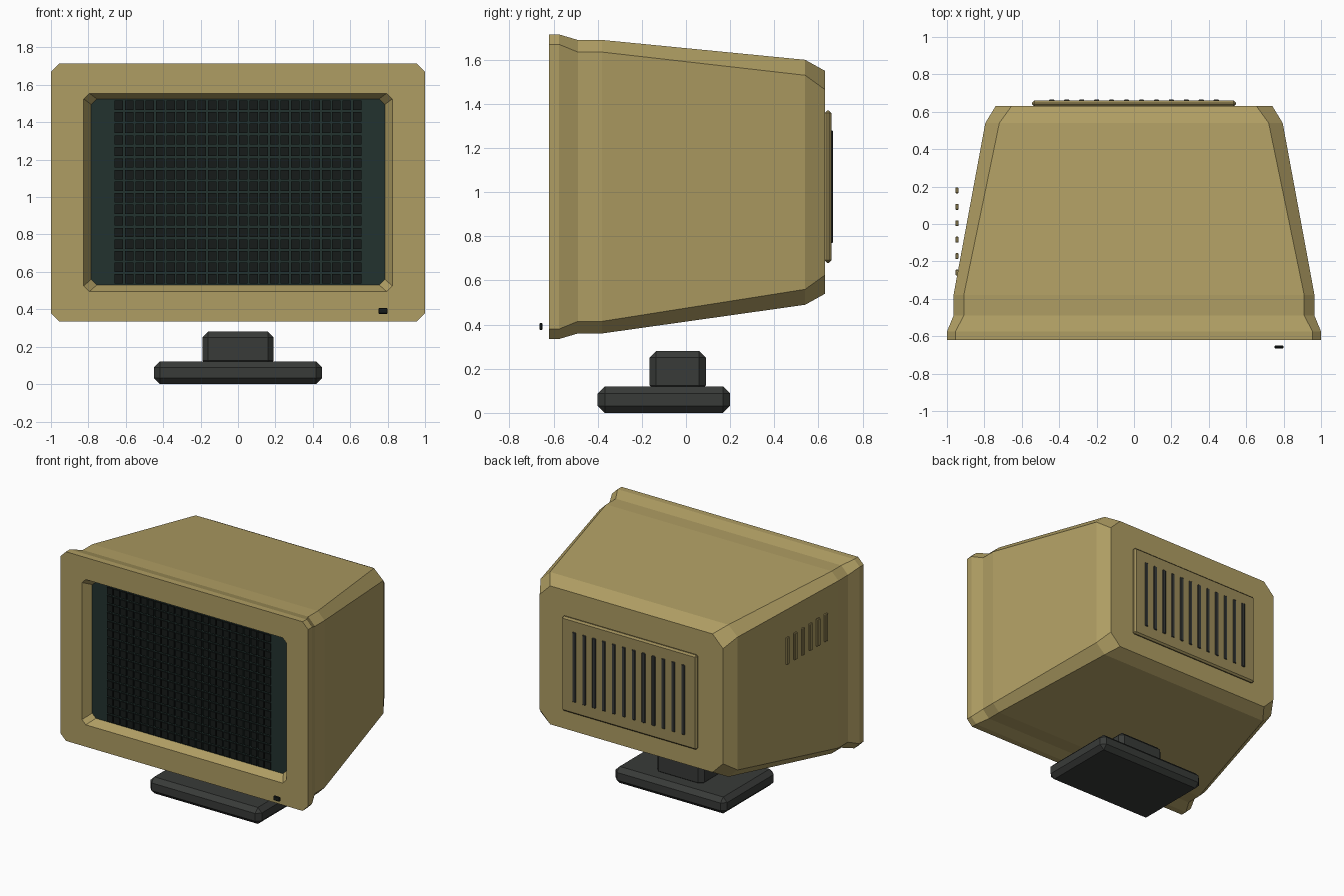
import bpy, bmesh

if "Cube" in bpy.data.objects:
    bpy.data.objects.remove(bpy.data.objects["Cube"])


def material(name, rgb):
    m = bpy.data.materials.new(name)
    m.diffuse_color = (*rgb, 1)
    m.use_nodes = True
    m.node_tree.nodes["Principled BSDF"].inputs["Base Color"].default_value = m.diffuse_color
    return m


BEIGE = material("beige_plastic", (0.43, 0.34, 0.125))
TRIM = material("dark_beige", (0.33, 0.26, 0.10))
DARK = material("dark_plastic", (0.04, 0.043, 0.04))
GLASS = material("screen_glass", (0.016, 0.032, 0.028))
BLACK = material("black", (0.008, 0.011, 0.010))


def finish(name, bm, mat):
    bmesh.ops.recalc_face_normals(bm, faces=bm.faces)
    me = bpy.data.meshes.new(name)
    bm.to_mesh(me)
    bm.free()
    me.materials.append(mat)
    ob = bpy.data.objects.new(name, me)
    bpy.context.collection.objects.link(ob)
    return ob


def add_box(bm, x0, x1, y0, y1, z0, z1):
    geo = bmesh.ops.create_cube(bm, size=1)
    for v in geo["verts"]:
        v.co.x = (x0 + x1) / 2 + v.co.x * (x1 - x0)
        v.co.y = (y0 + y1) / 2 + v.co.y * (y1 - y0)
        v.co.z = (z0 + z1) / 2 + v.co.z * (z1 - z0)


def boxes(name, mat, dims, bevel=0.0):
    bm = bmesh.new()
    for d in dims:
        add_box(bm, *d)
    if bevel:
        bmesh.ops.bevel(bm, geom=bm.edges[:], offset=bevel, segments=1,
                        affect='EDGES', profile=0.5)
    return finish(name, bm, mat)


def octagon(bm, y, hx, z0, z1, cx, cz):
    """Rectangle with cut corners in the xz plane."""
    pts = [(-hx + cx, z0), (hx - cx, z0), (hx, z0 + cz), (hx, z1 - cz),
           (hx - cx, z1), (-hx + cx, z1), (-hx, z1 - cz), (-hx, z0 + cz)]
    return [bm.verts.new((x, y, z)) for x, z in pts]


# Housing: lofted from the back cap to the bezel, then into the screen recess
SECTIONS = [
    (0.63, 0.74, 0.54, 1.55, 0.085, 0.085),
    (0.54, 0.795, 0.49, 1.60, 0.075, 0.07),
    (-0.38, 0.965, 0.36, 1.69, 0.055, 0.055),
    (-0.49, 0.965, 0.36, 1.69, 0.055, 0.055),
    (-0.575, 1.0, 0.335, 1.715, 0.045, 0.045),
    (-0.62, 1.0, 0.335, 1.715, 0.045, 0.045),
    (-0.62, 0.825, 0.495, 1.555, 0.03, 0.03),
    (-0.555, 0.785, 0.53, 1.525, 0.03, 0.03),
]
bm = bmesh.new()
rings = [octagon(bm, *s) for s in SECTIONS]
for a, b in zip(rings, rings[1:]):
    for i in range(8):
        j = (i + 1) % 8
        bm.faces.new((a[i], a[j], b[j], b[i]))
bm.faces.new(rings[0])
bm.faces.new(rings[-1])
finish("housing", bm, BEIGE)

# Screen glass: thin plate at the bottom of the recess
bm = bmesh.new()
bm.faces.new(octagon(bm, -0.56, 0.785, 0.53, 1.525, 0.03, 0.03))
glass = finish("screen_glass", bm, GLASS)
if glass.data.polygons[0].normal.y > 0:
    glass.data.flip_normals()

# Screen cells: grid of small dark tiles
COLS, ROWS = 24, 16
px, pz = 1.33 / COLS, 0.99 / ROWS
boxes("screen_cells", BLACK, [
    (-0.665 + px * c + 0.005, -0.665 + px * (c + 1) - 0.005, -0.57, -0.555,
     0.532 + pz * r + 0.006, 0.532 + pz * (r + 1) - 0.006)
    for c in range(COLS) for r in range(ROWS)])

# Power button
boxes("power_button", BLACK, [(0.75, 0.80, -0.665, -0.65, 0.375, 0.407)], 0.004)

# Back panel with cooling slits
boxes("back_panel", TRIM, [(-0.545, 0.545, 0.628, 0.66, 0.68, 1.37)], 0.012)
boxes("back_slits", DARK, [
    (x - 0.014, x + 0.014, 0.645, 0.666, 0.77, 1.28)
    for x in [-0.44 + 0.08 * i for i in range(12)]], 0.004)

# Side vents on the left only
boxes("side_vents", TRIM, [
    (-0.955, -0.938, y - 0.016, y + 0.016, 1.235, 1.435)
    for y in [-0.26 + 0.088 * i for i in range(6)]], 0.004)

# Stand
boxes("stand_base", DARK, [(-0.45, 0.45, -0.40, 0.20, 0.0, 0.12)], 0.032)
boxes("stand_neck", DARK, [(-0.19, 0.19, -0.165, 0.09, 0.095, 0.28)], 0.03)
